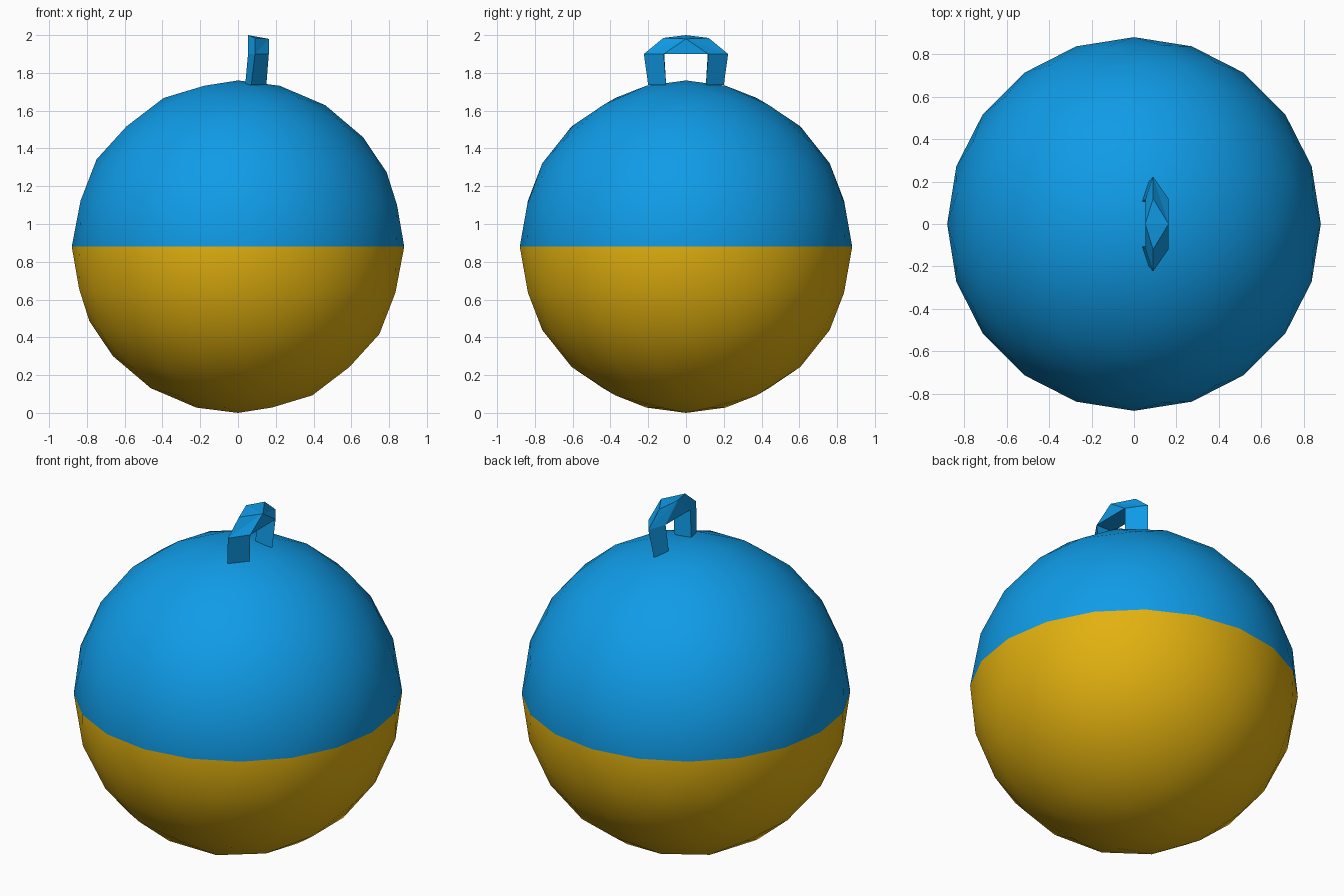
import bpy, bmesh

if "Cube" in bpy.data.objects:
    bpy.data.objects.remove(bpy.data.objects["Cube"])

R = 0.88


def material(name, color):
    m = bpy.data.materials.new(name)
    m.diffuse_color = (*color, 1)
    m.use_nodes = True
    m.node_tree.nodes["Principled BSDF"].inputs["Base Color"].default_value = m.diffuse_color
    return m


def make_object(name, bm, mats):
    me = bpy.data.meshes.new(name)
    bm.to_mesh(me)
    bm.free()
    for m in mats:
        me.materials.append(m)
    ob = bpy.data.objects.new(name, me)
    bpy.context.collection.objects.link(ob)
    return ob


blue = material("blue", (0.005, 0.33, 0.80))
yellow = material("yellow", (0.76, 0.44, 0.005))

# Ball: smooth low-poly icosphere, split into two colours at the equator
bm = bmesh.new()
bmesh.ops.create_icosphere(bm, subdivisions=3, radius=R)
for f in bm.faces:
    f.smooth = True
    f.material_index = 0 if f.calc_center_median().z > 0 else 1
bmesh.ops.translate(bm, verts=bm.verts, vec=(0, 0, R))
make_object("two_tone_ball", bm, [blue, yellow])

# Handle: triangular section (outer, right, left edge) swept over an arch
half = [
    [(0.07, -0.20, 1.735), (0.15, -0.105, 1.735), (0.038, -0.105, 1.735)],
    [(0.09, -0.223, 1.90), (0.163, -0.118, 1.90), (0.053, -0.115, 1.90)],
]
shoulder = (0.09, -0.12, 1.985)
crown_right = (0.163, 0, 1.98)
crown_left = (0.053, 0, 2.0)

bm = bmesh.new()
for s in (1, -1):
    def v(p):
        return bm.verts.new((p[0], p[1] * s, p[2]))
    foot, top = [[v(p) for p in ring] for ring in half]
    bm.faces.new(foot)
    for i in range(3):
        j = (i + 1) % 3
        bm.faces.new((foot[i], foot[j], top[j], top[i]))
    sh, cr, cl, mid = v(shoulder), v(crown_right), v(crown_left), None
    under_r, under_l = v((0.163, 0, 1.90)), v((0.053, 0, 1.90))
    bm.faces.new((top[0], top[1], cr))
    bm.faces.new((top[0], cr, sh))
    bm.faces.new((top[0], sh, cl))
    bm.faces.new((top[0], cl, top[2]))
    bm.faces.new((sh, cr, cl))
    bm.faces.new((top[1], under_r, cr))
    bm.faces.new((top[2], cl, under_l))
    bm.faces.new((top[1], top[2], under_l, under_r))
bmesh.ops.remove_doubles(bm, verts=bm.verts, dist=0.001)
bmesh.ops.recalc_face_normals(bm, faces=bm.faces)
make_object("handle", bm, [blue])
